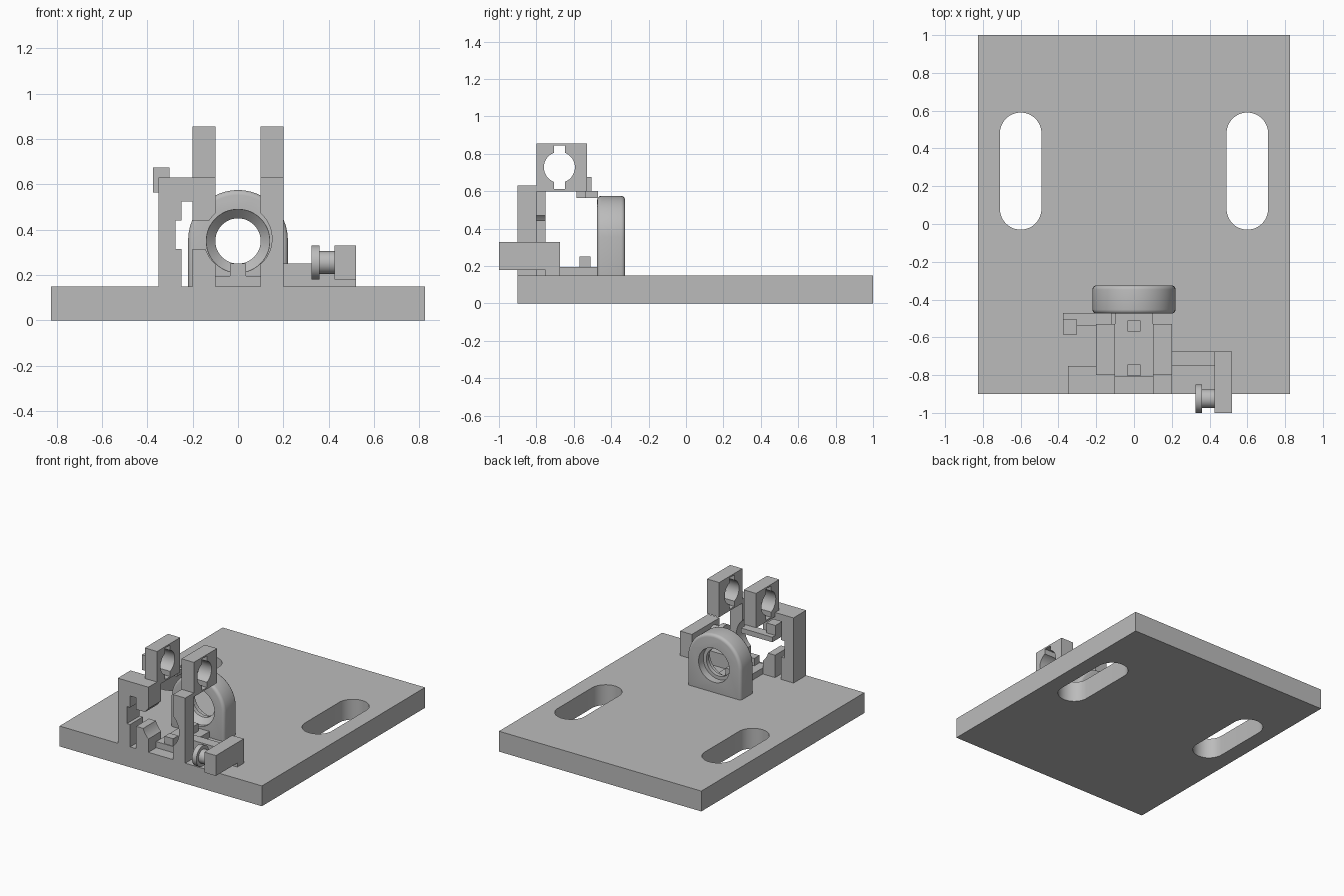
import bpy
import bmesh
import math
from mathutils import Vector

cube = bpy.data.objects.get("Cube")
if cube:
    bpy.data.objects.remove(cube, do_unlink=True)

grey = bpy.data.materials.new("plain grey")
grey.use_nodes = True
grey.diffuse_color = (0.5, 0.5, 0.5, 1)
grey.node_tree.nodes["Principled BSDF"].inputs["Base Color"].default_value = (0.5, 0.5, 0.5, 1)


def finish(name, bm):
    bmesh.ops.recalc_face_normals(bm, faces=bm.faces[:])
    mesh = bpy.data.meshes.new(name)
    bm.to_mesh(mesh)
    bm.free()
    mesh.materials.append(grey)
    ob = bpy.data.objects.new(name, mesh)
    bpy.context.collection.objects.link(ob)
    return ob


def place(axis, along, u, v):
    # u, v are the two remaining axes in x, y, z order
    return {"x": Vector((along, u, v)), "y": Vector((u, along, v)),
            "z": Vector((u, v, along))}[axis]


def prism(name, axis, outline, lo, hi):
    bm = bmesh.new()
    ends = [[bm.verts.new(place(axis, a, u, v)) for u, v in outline] for a in (lo, hi)]
    n = len(outline)
    for ring in ends:
        bm.faces.new(ring)
    for i in range(n):
        j = (i + 1) % n
        bm.faces.new((ends[0][i], ends[0][j], ends[1][j], ends[1][i]))
    return finish(name, bm)


def box(name, x, y, z):
    return prism(name, "z", [(x[0], y[0]), (x[1], y[0]), (x[1], y[1]), (x[0], y[1])], *z)


def lathe(name, axis, centre, profile, n=48):
    # profile is a list of (position along axis, radius)
    bm = bmesh.new()
    rings = []
    for a, r in profile:
        angles = [math.tau * i / n for i in range(n)]
        rings.append([bm.verts.new(place(axis, a, centre[0] + r * math.cos(t),
                                         centre[1] + r * math.sin(t))) for t in angles])
    for p, q in zip(rings, rings[1:]):
        for i in range(n):
            j = (i + 1) % n
            bm.faces.new((p[i], p[j], q[j], q[i]))
    bm.faces.new(rings[0])
    bm.faces.new(rings[-1])
    return finish(name, bm)


def activate(ob):
    bpy.ops.object.select_all(action="DESELECT")
    ob.select_set(True)
    bpy.context.view_layer.objects.active = ob


def cut(ob, cutter):
    mod = ob.modifiers.new("cut", "BOOLEAN")
    mod.operation = "DIFFERENCE"
    mod.solver = "EXACT"
    mod.object = cutter
    activate(ob)
    bpy.ops.object.modifier_apply(modifier=mod.name)
    bpy.data.objects.remove(cutter, do_unlink=True)


def smooth(ob):
    activate(ob)
    bpy.ops.object.shade_smooth_by_angle(angle=math.radians(30))


def arc(cx, cy, r, start, end, n=24):
    return [(cx + r * math.cos(math.radians(start + (end - start) * i / n)),
             cy + r * math.sin(math.radians(start + (end - start) * i / n)))
            for i in range(n + 1)]


# Base plate with two rounded slots
base = box("base_plate", (-0.825, 0.825), (-0.9, 1), (0, 0.15))
for x in (-0.6, 0.6):
    slot = arc(x, 0.48, 0.11, 0, 180) + arc(x, 0.08, 0.11, 180, 360)
    cut(base, prism("slot_cutter", "z", slot, -0.1, 0.3))
smooth(base)

# Arched ring with rounded rims and a stepped bore
arch = prism("arched_ring", "y", arc(0, 0.355, 0.22, 0, 180) + [(-0.22, 0.12), (0.22, 0.12)],
             -0.475, -0.325)
bevel = arch.modifiers.new("rounded rim", "BEVEL")
bevel.width = 0.022
bevel.segments = 4
bevel.limit_method = "ANGLE"
activate(arch)
bpy.ops.object.modifier_apply(modifier=bevel.name)
cut(arch, lathe("bore_cutter", "y", (0, 0.35),
                [(-0.5, 0.14), (-0.45, 0.14), (-0.41, 0.1), (-0.38, 0.1),
                 (-0.38, 0.125), (-0.3, 0.125)]))
smooth(arch)


def bore(ob):
    # Round clearance between the front posts
    cut(ob, lathe("clearance_cutter", "y", (0, 0.36), [(-1.1, 0.15), (-0.6, 0.15)]))
    smooth(ob)


# Front posts and the notched side frame
bore(box("left_post", (0.1, 0.2), (-0.9, -0.8), (0.14, 0.63)))
frame = [(-0.35, 0.14), (-0.25, 0.14), (-0.25, 0.315), (-0.275, 0.315), (-0.275, 0.44),
         (-0.25, 0.44), (-0.25, 0.525), (-0.2, 0.525), (-0.2, 0.44), (-0.1, 0.44),
         (-0.1, 0.63), (-0.35, 0.63)]
bore(prism("side_frame", "y", frame, -0.9, -0.752))
bore(box("lower_stop", (-0.2, -0.1), (-0.9, -0.752), (0.14, 0.315)))

# Pair of upper lugs with keyed holes
for name, x in (("right_lug", -0.15), ("left_lug", 0.15)):
    lug = box(name, (x - 0.05, x + 0.05), (-0.8, -0.53), (0.6, 0.855))
    cut(lug, lathe("hole_cutter", "x", (-0.677, 0.728), [(x - 0.1, 0.083), (x + 0.1, 0.083)]))
    cut(lug, box("key_cutter", (x - 0.1, x + 0.1), (-0.706, -0.648), (0.612, 0.844)))
    smooth(lug)

# Floor strip with two small pegs
box("floor_strip", (-0.1, 0.1), (-0.81, -0.46), (0.14, 0.195))
for name, y in (("front_peg", -0.775), ("rear_peg", -0.54)):
    box(name, (-0.035, 0.035), (y - 0.03, y + 0.03), (0.18, 0.25))

# Side lever behind the frame
box("lever_bar", (-0.375, -0.12), (-0.54, -0.47), (0.565, 0.602))
box("lever_tip", (-0.375, -0.303), (-0.585, -0.505), (0.565, 0.675))

# Side arm carrying a knob
box("arm_bar", (0.1, 0.52), (-0.75, -0.675), (0.14, 0.25))
box("arm_block", (0.425, 0.52), (-1, -0.675), (0.18, 0.33))
smooth(lathe("arm_knob", "x", (-0.925, 0.255),
             [(0.325, 0.075), (0.36, 0.075), (0.36, 0.05), (0.43, 0.05)]))
